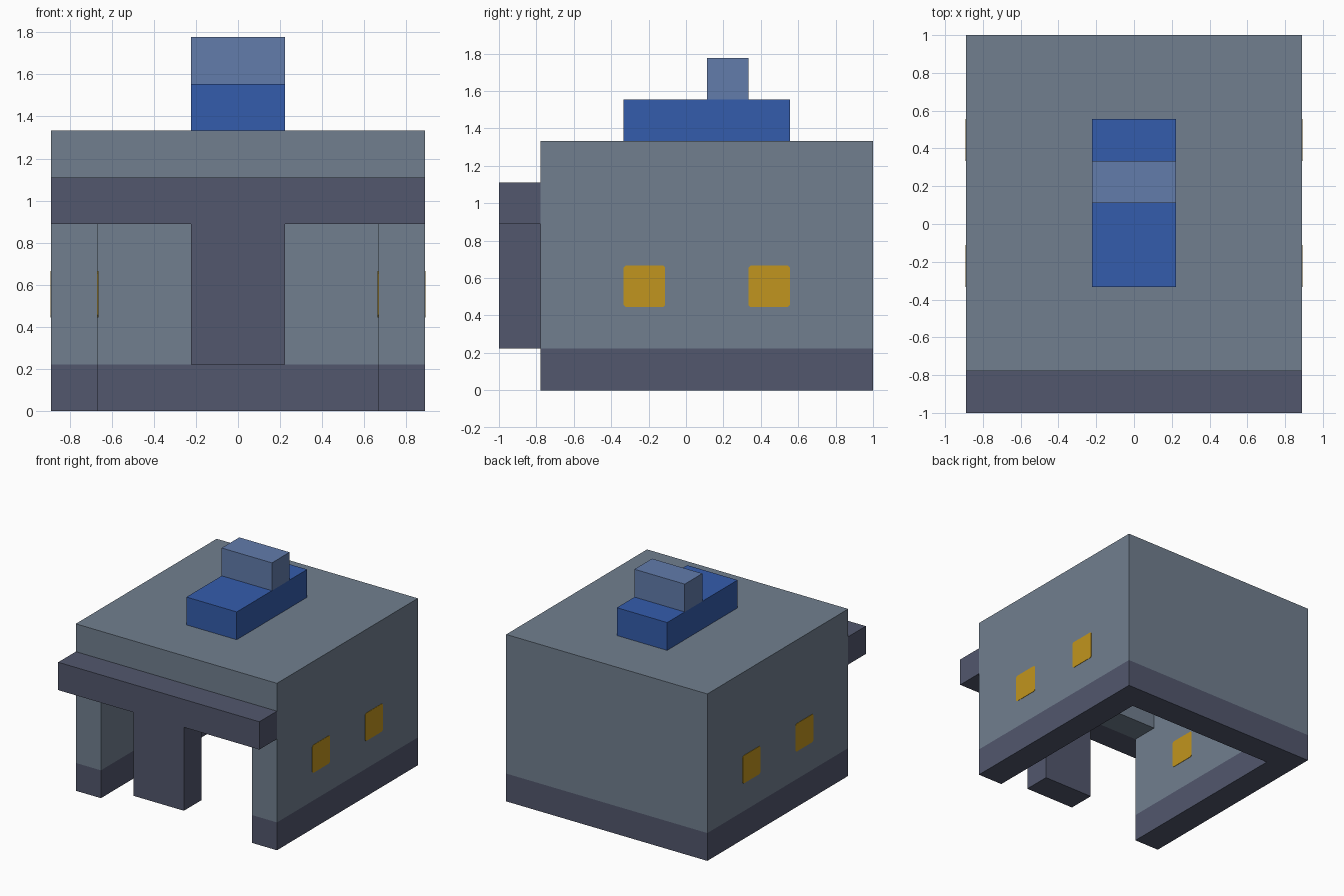
import bpy, bmesh
from mathutils import Vector

if "Cube" in bpy.data.objects:
    bpy.data.objects.remove(bpy.data.objects["Cube"])

U = 2 / 9  # one block


def material(name, rgb):
    lin = [(c / 255 / 12.92) if c < 11 else ((c / 255 + 0.055) / 1.055) ** 2.4 for c in rgb]
    m = bpy.data.materials.new(name)
    m.diffuse_color = (*lin, 1)
    m.use_nodes = True
    m.node_tree.nodes["Principled BSDF"].inputs["Base Color"].default_value = m.diffuse_color
    return m


GREY = material("slate grey", (113, 127, 143))
DARK = material("dark slate", (82, 87, 109))
BLUE = material("strong blue", (52, 92, 172))
PALE = material("pale blue", (98, 124, 171))
GOLD = material("window gold", (193, 149, 30))


def prism(name, profile, depth, mats):
    """Extrude a closed profile of 3D points (in blocks) by a depth vector."""
    bm = bmesh.new()
    face = bm.faces.new([bm.verts.new(Vector(p) * U) for p in profile])
    ext = bmesh.ops.extrude_face_region(bm, geom=[face], use_keep_orig=True)
    verts = [g for g in ext["geom"] if isinstance(g, bmesh.types.BMVert)]
    bmesh.ops.translate(bm, verts=verts, vec=Vector(depth) * U)
    bmesh.ops.recalc_face_normals(bm, faces=bm.faces)
    me = bpy.data.meshes.new(name)
    bm.to_mesh(me)
    bm.free()
    for m in mats:
        me.materials.append(m)
    ob = bpy.data.objects.new(name, me)
    bpy.context.collection.objects.link(ob)
    return ob


def block(name, x0, x1, y0, y1, z0, z1, mat):
    return prism(name, [(x0, y0, z0), (x1, y0, z0), (x1, y1, z0), (x0, y1, z0)],
                 (0, 0, z1 - z0), [mat])


# Hollow body: box minus the room and the lower front opening
body = block("body_shell", -4, 4, -3.5, 4.5, 0, 6, GREY)
body.data.materials.append(DARK)
room = prism("room_cutter",
             [(-3, y, z) for y, z in ((-5, -1), (3.5, -1), (3.5, 5),
                                      (-2.5, 5), (-2.5, 4), (-5, 4))],
             (6, 0, 0), [GREY])
room.hide_render = True
mod = body.modifiers.new("hollow", 'BOOLEAN')
mod.operation, mod.solver, mod.object = 'DIFFERENCE', 'EXACT', room
hollow = bpy.data.meshes.new_from_object(
    body.evaluated_get(bpy.context.evaluated_depsgraph_get()))
body.modifiers.clear()
body.data = hollow
bpy.data.objects.remove(room)

# Dark band on the lowest block of the walls
bm = bmesh.new()
bm.from_mesh(hollow)
bmesh.ops.bisect_plane(bm, geom=bm.verts[:] + bm.edges[:] + bm.faces[:],
                       plane_co=(0, 0, U), plane_no=(0, 0, 1))
for f in bm.faces:
    f.material_index = int(f.calc_center_median().z < U)
bm.to_mesh(hollow)
bm.free()

# Front beam with hanging post
prism("front_beam_and_post",
      [(x, -4.5, z) for x, z in ((-4, 5), (-4, 4), (-1, 4), (-1, 1),
                                 (1, 1), (1, 4), (4, 4), (4, 5))],
      (0, 1, 0), [DARK])

# Roof blocks
block("roof_block", -1, 1, -1.5, 2.5, 6, 7, BLUE)
block("roof_top_block", -1, 1, 0.5, 1.5, 7, 8, PALE)

# Window panes, barely proud of both wall faces, with clipped corners
c, e = 0.05, 0.012
for side, sx in (("left", -1), ("right", 1)):
    for place, y in (("front", -1), ("back", 2)):
        cy, cz, h = y, 2.5, 0.5
        outline = []
        for sy, sz in ((1, 1), (-1, 1), (-1, -1), (1, -1)):
            pair = [(cy + sy * h, cz + sz * (h - c)), (cy + sy * (h - c), cz + sz * h)]
            outline += pair if sy * sz > 0 else pair[::-1]
        prism(f"{side}_{place}_window", [(sx * (3 - e), py, pz) for py, pz in outline],
              (sx * (1 + 2 * e), 0, 0), [GOLD])
